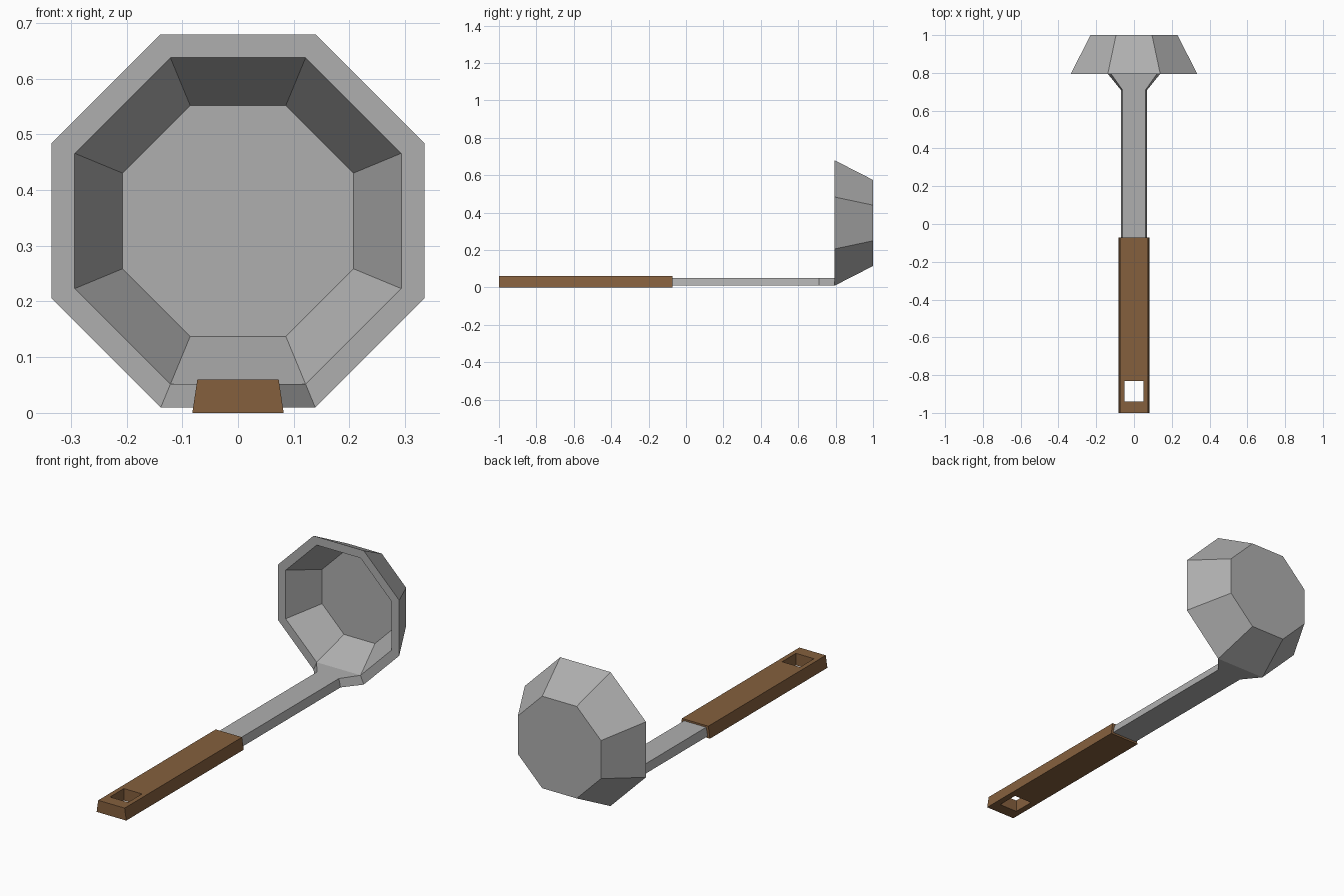
import bpy, bmesh, math

if "Cube" in bpy.data.objects:
    bpy.data.objects.remove(bpy.data.objects["Cube"])

def material(name, color):
    m = bpy.data.materials.new(name)
    m.diffuse_color = (*color, 1)
    m.use_nodes = True
    m.node_tree.nodes["Principled BSDF"].inputs["Base Color"].default_value = m.diffuse_color
    return m

steel = material("steel grey", (0.43, 0.43, 0.43))
wood = material("wood brown", (0.235, 0.117, 0.048))

def bridge(bm, a, b, skip=()):
    """Join two vertex loops with quads."""
    n = len(a)
    for i in range(n):
        if i not in skip:
            bm.faces.new((a[i], a[(i + 1) % n], b[(i + 1) % n], b[i]))

def finish(bm, name, mat):
    bmesh.ops.recalc_face_normals(bm, faces=bm.faces[:])
    me = bpy.data.meshes.new(name)
    bm.to_mesh(me)
    bm.free()
    me.materials.append(mat)
    ob = bpy.data.objects.new(name, me)
    bpy.context.collection.objects.link(ob)
    return ob

# Bowl: octagonal cup opening to the front, with the shaft drawn out of its lowest rim face
bm = bmesh.new()
CZ = 0.3445

def octagon(apothem, y):
    r = apothem / math.cos(math.pi / 8)
    angles = [-math.pi * 5 / 8 + i * math.pi / 4 for i in range(8)]
    return [bm.verts.new((r * math.cos(a), y, CZ + r * math.sin(a))) for a in angles]

back = octagon(0.23, 1.0)
rim = octagon(0.335, 0.795)
lip = octagon(0.293, 0.795)
floor = octagon(0.207, 0.96)
bm.faces.new(back)
bridge(bm, back, rim)
bridge(bm, rim, lip, skip=(0,))
bridge(bm, lip, floor)
bm.faces.new(floor)

# Neck and shaft: trapezoid sections running into the grip
section = [rim[0], rim[1], lip[1], lip[0]]
z_low, z_top = rim[0].co.z, lip[0].co.z
for y, low, top in ((0.71, 0.070, 0.061), (-0.10, 0.070, 0.061)):
    nxt = [bm.verts.new((x, y, z)) for x, z in
           ((-low, z_low), (low, z_low), (top, z_top), (-top, z_top))]
    bridge(bm, section, nxt)
    section = nxt
bm.faces.new(section)
finish(bm, "ladle_bowl_and_shaft", steel)

# Grip: tapered bar with a square hanging hole, made of four bridged rectangles
bm = bmesh.new()

def rectangle(hx, y0, y1, z):
    return [bm.verts.new((x, y, z)) for x, y in
            ((-hx, y0), (hx, y0), (hx, y1), (-hx, y1))]

loops = [rectangle(0.082, -1.0, -0.072, 0.0),
         rectangle(0.073, -1.0, -0.072, 0.06),
         rectangle(0.05, -0.94, -0.83, 0.06),
         rectangle(0.05, -0.94, -0.83, 0.0)]
for i in range(4):
    bridge(bm, loops[i], loops[(i + 1) % 4])
finish(bm, "wooden_grip", wood)
